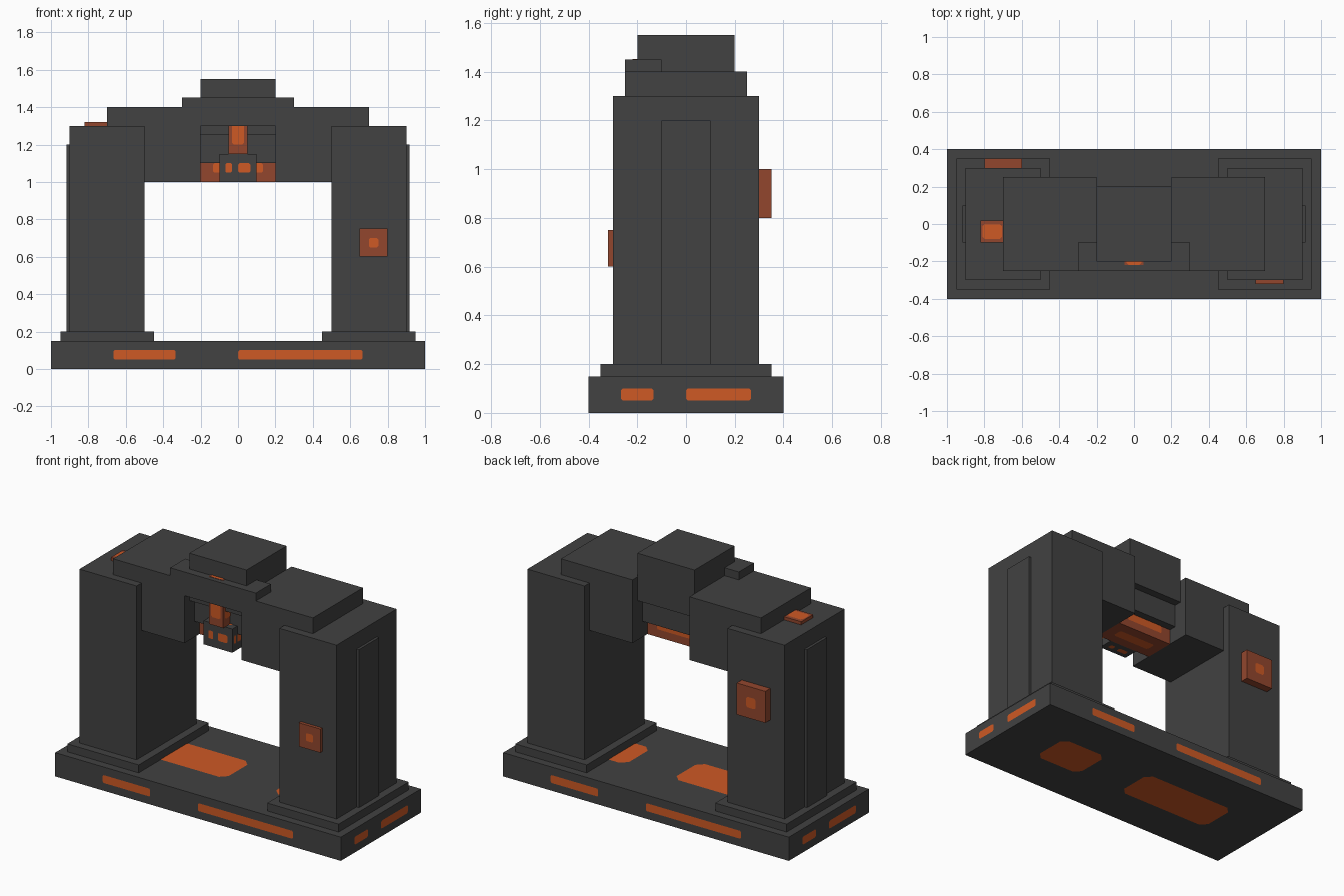
import bpy
from mathutils import Vector

if "Cube" in bpy.data.objects:
    bpy.data.objects.remove(bpy.data.objects["Cube"], do_unlink=True)


def material(name, rgb):
    m = bpy.data.materials.new(name)
    m.use_nodes = True
    m.diffuse_color = (*rgb, 1)
    m.node_tree.nodes["Principled BSDF"].inputs["Base Color"].default_value = (*rgb, 1)
    return m


STONE = material("dark stone", (0.054, 0.054, 0.054))
RUST = material("rust", (0.29, 0.062, 0.027))
GLOW = material("glowing orange", (0.62, 0.1, 0.018))


def mesh_object(name, verts, faces, mat):
    me = bpy.data.meshes.new(name)
    me.from_pydata(verts, [], faces)
    me.materials.append(mat)
    ob = bpy.data.objects.new(name, me)
    bpy.context.collection.objects.link(ob)
    return ob


def box(name, x, y, z, mat=STONE):
    """Box from (low, high) ranges; returns its centre and half size."""
    verts = [(a, b, c) for a in x for b in y for c in z]
    faces = [(0, 1, 3, 2), (4, 6, 7, 5), (0, 4, 5, 1),
             (2, 3, 7, 6), (0, 2, 6, 4), (1, 5, 7, 3)]
    mesh_object(name, verts, faces, mat)
    lo, hi = Vector(verts[0]), Vector(verts[-1])
    return (lo + hi) / 2, (hi - lo) / 2


UP = Vector((0, 0, 1))
SIDES = {"front": Vector((0, -1, 0)), "back": Vector((0, 1, 0)),
         "left": Vector((1, 0, 0)), "right": Vector((-1, 0, 0)),
         "top": UP, "bottom": -UP}


def inlay(name, solid, side, u_range, v_range):
    """Glowing chamfered patch on one side of a box, in -1..1 face units."""
    centre, half = solid
    n = SIDES[side]
    u = Vector((-1, 0, 0)) if n.z else UP.cross(n)
    v = n.cross(u)

    def size(d):
        return sum(abs(a) * b for a, b in zip(d, half))

    u0, u1 = (t * size(u) for t in u_range)
    v0, v1 = (t * size(v) for t in v_range)
    c = 0.15 * min(u1 - u0, v1 - v0)
    outline = [(u0 + c, v0), (u1 - c, v0), (u1, v0 + c), (u1, v1 - c),
               (u1 - c, v1), (u0 + c, v1), (u0, v1 - c), (u0, v0 + c)]
    origin = centre + n * (size(n) + 0.002)
    verts = [origin + u * a + v * b for a, b in outline]
    mesh_object(name + "_" + side + "_inlay", verts, [range(8)], GLOW)


THIRD = (-1 / 3, 1 / 3)
WIDE = (-2 / 3, 2 / 3)


def dashes(name, solid):
    """Short and long dash on every side."""
    for side in SIDES:
        inlay(name + "_short", solid, side, (-2 / 3, -1 / 3), THIRD)
        inlay(name + "_long", solid, side, (0, 2 / 3), THIRD)


# Base slab with dashes
dashes("base", box("base_slab", (-1, 1), (-0.4, 0.4), (0, 0.15)))

# Pillars, footings, side strips and lintel halves
for s, label in ((1, "left"), (-1, "right")):
    def mirrored(a, b):
        return tuple(sorted((s * a, s * b)))
    box(label + "_footing", mirrored(0.45, 0.95), (-0.35, 0.35), (0.15, 0.2))
    box(label + "_pillar", mirrored(0.5, 0.9), (-0.3, 0.3), (0.2, 1.3))
    box(label + "_side_strip", mirrored(0.9, 0.917), (-0.1, 0.1), (0.2, 1.2))
    box(label + "_lintel", mirrored(0.2, 0.7), (-0.25, 0.25), (1, 1.4))

# Crown, canopy and central housing
box("crown_block", (-0.2, 0.2), (-0.2, 0.2), (1.25, 1.55))
box("front_canopy", (-0.3, 0.3), (-0.25, -0.1), (1.3, 1.45))
box("housing", (-0.2, 0.2), (-0.15, 0.15), (1.1, 1.25))

# Rust core under the housing
core = box("rust_core", (-0.2, 0.2), (-0.1, 0.1), (1, 1.15), RUST)
for side in ("front", "back", "bottom"):
    inlay("core", core, side, WIDE, THIRD)

# Hanging block and the stem that holds it
dashes("hanging_block", box("hanging_block", (-0.1, 0.1), (-0.2, -0.1), (1, 1.15)))
stem = box("stem", (-0.05, 0.05), (-0.22, -0.12), (1.15, 1.452), RUST)
inlay("stem", stem, "front", WIDE, WIDE)
inlay("stem", stem, "left", WIDE, WIDE)
inlay("stem", stem, "right", WIDE, WIDE)
inlay("stem", stem, "top", (-0.8, 0.8), (-0.9, 0.97))

# Rust panels on the pillars
panel = box("front_panel", (0.65, 0.8), (-0.32, -0.3), (0.6, 0.75), RUST)
inlay("front_panel", panel, "front", THIRD, THIRD)
panel = box("back_panel", (-0.8, -0.6), (0.3, 0.35), (0.8, 1), RUST)
inlay("back_panel", panel, "back", THIRD, THIRD)
panel = box("top_panel", (-0.82, -0.7), (-0.1, 0.02), (1.3, 1.32), RUST)
inlay("top_panel", panel, "top", (-0.9, 0.85), WIDE)
